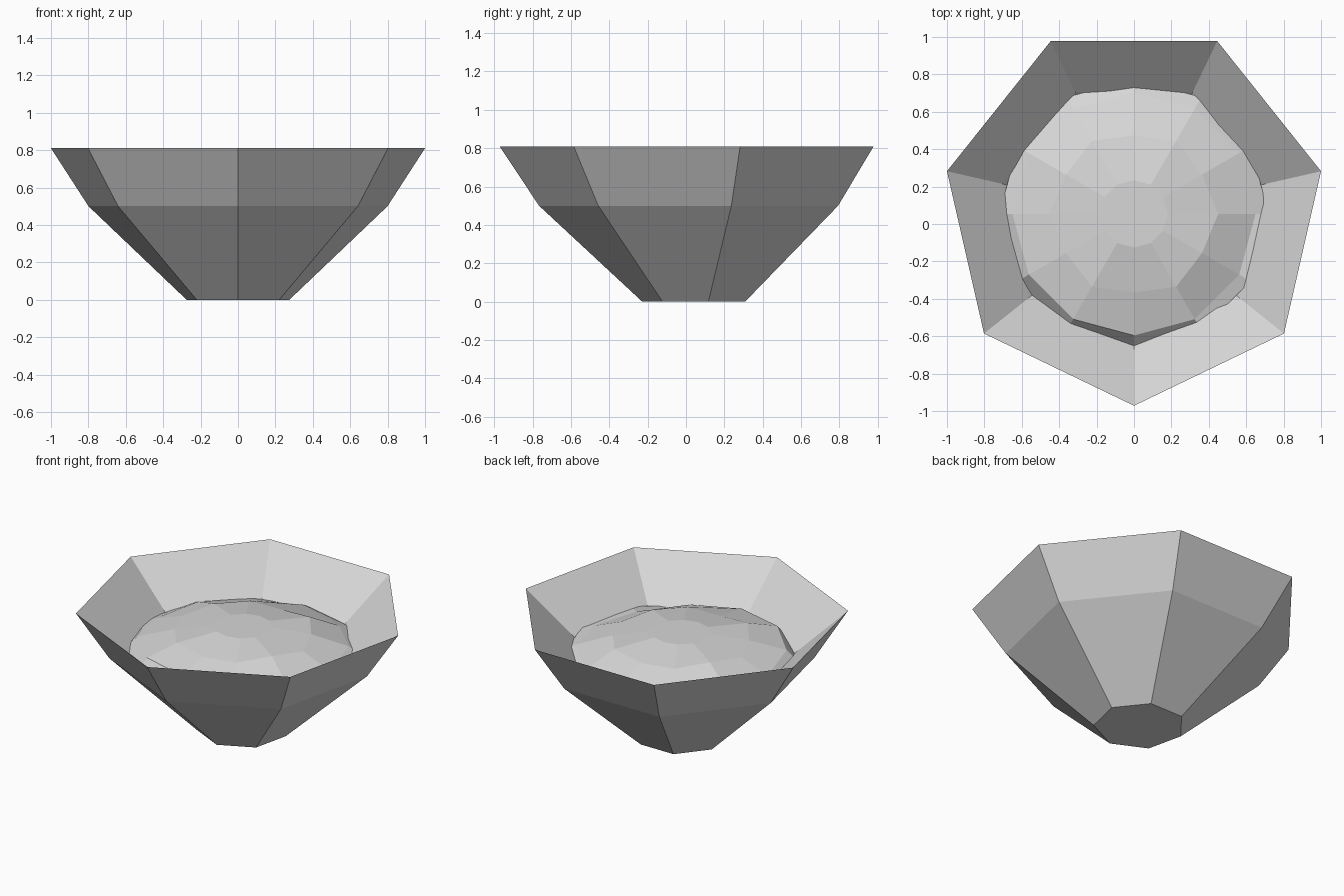
import bpy, bmesh, math

cube = bpy.data.objects.get("Cube")
if cube:
    bpy.data.objects.remove(cube, do_unlink=True)

CENTRE_Y = 0.054

grey = bpy.data.materials.new("light grey")
grey.use_nodes = True
grey.diffuse_color = (0.68, 0.68, 0.68, 1)
grey.node_tree.nodes["Principled BSDF"].inputs["Base Color"].default_value = grey.diffuse_color


def lathe(name, rings, sides):
    """Closed flat-faced solid from rings; each ring is a function of the spoke number."""
    bm = bmesh.new()
    loops = []
    for ring in rings:
        loop = []
        for i in range(sides):
            r, z = ring(i)
            a = -math.pi / 2 + math.tau * i / sides
            loop.append(bm.verts.new((r * math.cos(a), CENTRE_Y + r * math.sin(a), z)))
        loops.append(loop)
    for low, high in zip(loops, loops[1:]):
        for i in range(sides):
            j = (i + 1) % sides
            bm.faces.new((low[i], low[j], high[j], high[i]))
    bm.faces.new(loops[0][::-1])
    bm.faces.new(loops[-1])
    bmesh.ops.recalc_face_normals(bm, faces=bm.faces)
    mesh = bpy.data.meshes.new(name)
    bm.to_mesh(mesh)
    bm.free()
    mesh.materials.append(grey)
    obj = bpy.data.objects.new(name, mesh)
    bpy.context.collection.objects.link(obj)
    return obj


# Seven-sided bowl: base, bend, sharp rim, then the sloping inner wall and floor
bowl_profile = [(0.282, 0), (0.82, 0.5), (1.0257, 0.81), (0.725, 0.555), (0.5, 0.36)]
lathe("bowl", [lambda i, p=p: p for p in bowl_profile], 7)

# Lumpy filling: flat crown, uneven shoulder, and a skirt running into the bowl wall
SPOKES = 12
shoulder_z = [0.605, 0.58, 0.56, 0.565, 0.585, 0.57, 0.59, 0.57, 0.585, 0.575, 0.60, 0.61]
skirt_z = [0.52, 0.54, 0.565, 0.56, 0.53, 0.55, 0.55, 0.55, 0.55, 0.55, 0.53, 0.52]
lathe("filling", [
    lambda i: (0.6, 0.42),
    lambda i: (0.72, skirt_z[i]),
    lambda i: (0.65, shoulder_z[i]),
    lambda i: (0.42 + 0.03 * (i % 2), 0.645 + 0.012 * (i % 3)),
    lambda i: (0.18, 0.695),
], SPOKES)
